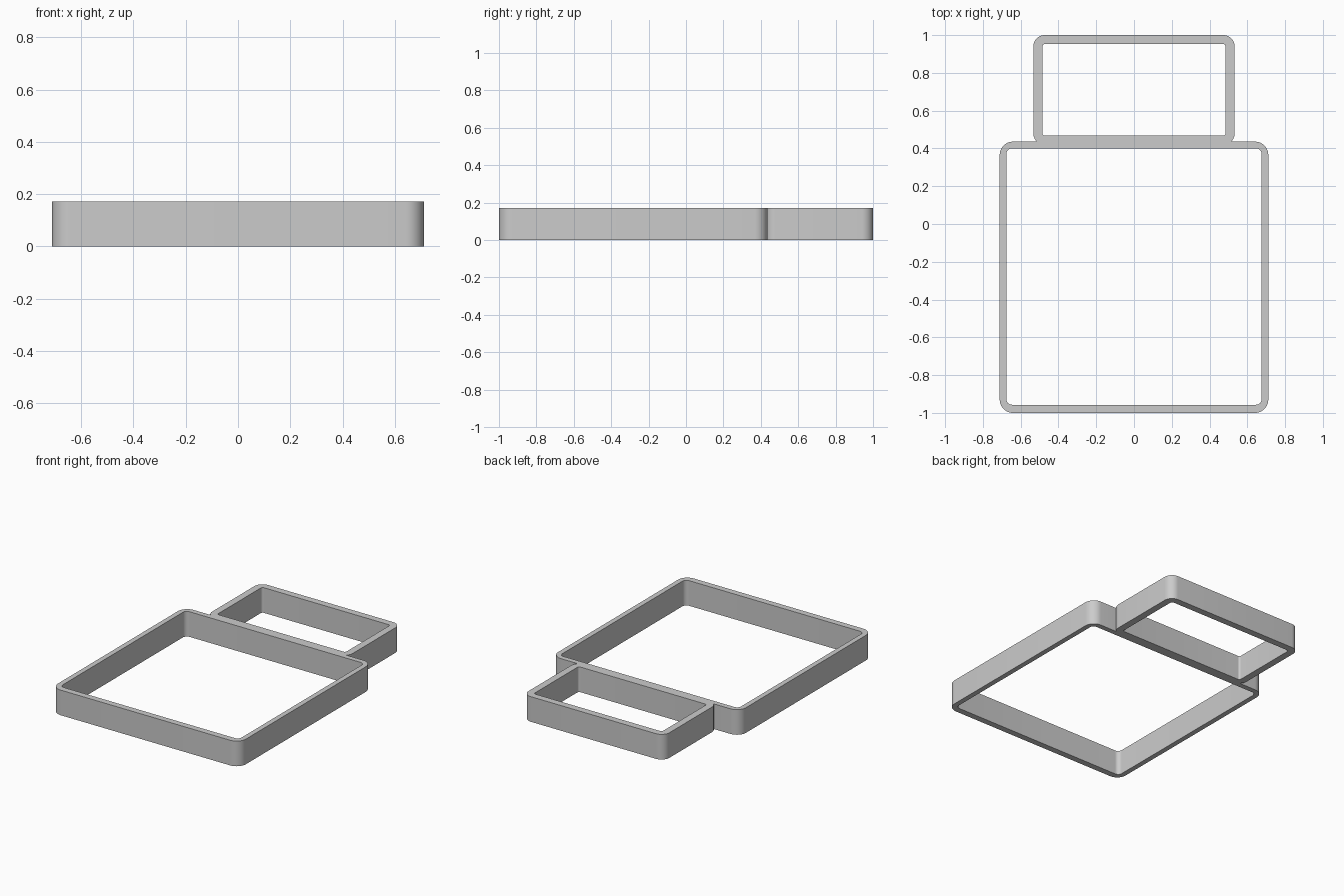
import bpy, bmesh, math

if "Cube" in bpy.data.objects:
    bpy.data.objects.remove(bpy.data.objects["Cube"])

HEIGHT = 0.172
SEAM_Y = 0.436      # back face of the large frame
STEPS = 10


def corner(cx, cy, r, start):
    """Quarter arc, counter-clockwise."""
    return [(cx + r * math.cos(start + math.pi / 2 * i / STEPS),
             cy + r * math.sin(start + math.pi / 2 * i / STEPS))
            for i in range(STEPS + 1)]


def rounded_rect(hw, y0, y1, r):
    """Four corner arcs: front right, back right, back left, front left."""
    q = math.pi / 2
    return [corner(hw - r, y0 + r, r, -q), corner(hw - r, y1 - r, r, 0),
            corner(-hw + r, y1 - r, r, q), corner(-hw + r, y0 + r, r, 2 * q)]


# Joined outer outline: the small frame rises out of the large frame's back
R = 0.06
HW = 0.533
SMALL_Y0 = 0.42
large = rounded_rect(0.711, -1.0, SEAM_Y, 0.07)
small = [p for arc in rounded_rect(HW, SMALL_Y0, 1.0, R) for p in arc
         if p[1] > SEAM_Y + 0.001]
dy = SMALL_Y0 + R - SEAM_Y
meet = HW - R + math.sqrt(R * R - dy * dy)
outer = (large[0] + large[1] + [(meet, SEAM_Y)] + small
         + [(-meet, SEAM_Y)] + large[2] + large[3])

# Two openings
large_hole = sum(rounded_rect(0.676, -0.957, 0.40, 0.03), [])
small_hole = sum(rounded_rect(0.485, 0.468, 0.953, 0.014), [])

# Fill the profile and extrude it upward
bm = bmesh.new()
edges = []
for loop in (outer, large_hole, small_hole):
    vs = [bm.verts.new((x, y, 0)) for x, y in loop]
    edges += [bm.edges.new((vs[i - 1], vs[i])) for i in range(len(vs))]
bmesh.ops.triangle_fill(bm, use_beauty=True, use_dissolve=False,
                        edges=edges, normal=(0, 0, 1))
ext = bmesh.ops.extrude_face_region(bm, geom=bm.faces[:], use_keep_orig=True)
top = [g for g in ext["geom"] if isinstance(g, bmesh.types.BMVert)]
bmesh.ops.translate(bm, verts=top, vec=(0, 0, HEIGHT))
bmesh.ops.recalc_face_normals(bm, faces=bm.faces[:])

mesh = bpy.data.meshes.new("double_frame")
bm.to_mesh(mesh)
bm.free()
obj = bpy.data.objects.new("double_frame", mesh)
bpy.context.collection.objects.link(obj)

grey = bpy.data.materials.new("light_grey")
grey.diffuse_color = (0.6, 0.6, 0.6, 1)
grey.use_nodes = True
grey.node_tree.nodes["Principled BSDF"].inputs["Base Color"].default_value = grey.diffuse_color
mesh.materials.append(grey)

# Smooth rounded corners, sharp rims
bpy.context.view_layer.objects.active = obj
obj.select_set(True)
bpy.ops.object.shade_smooth_by_angle(angle=math.radians(30))
